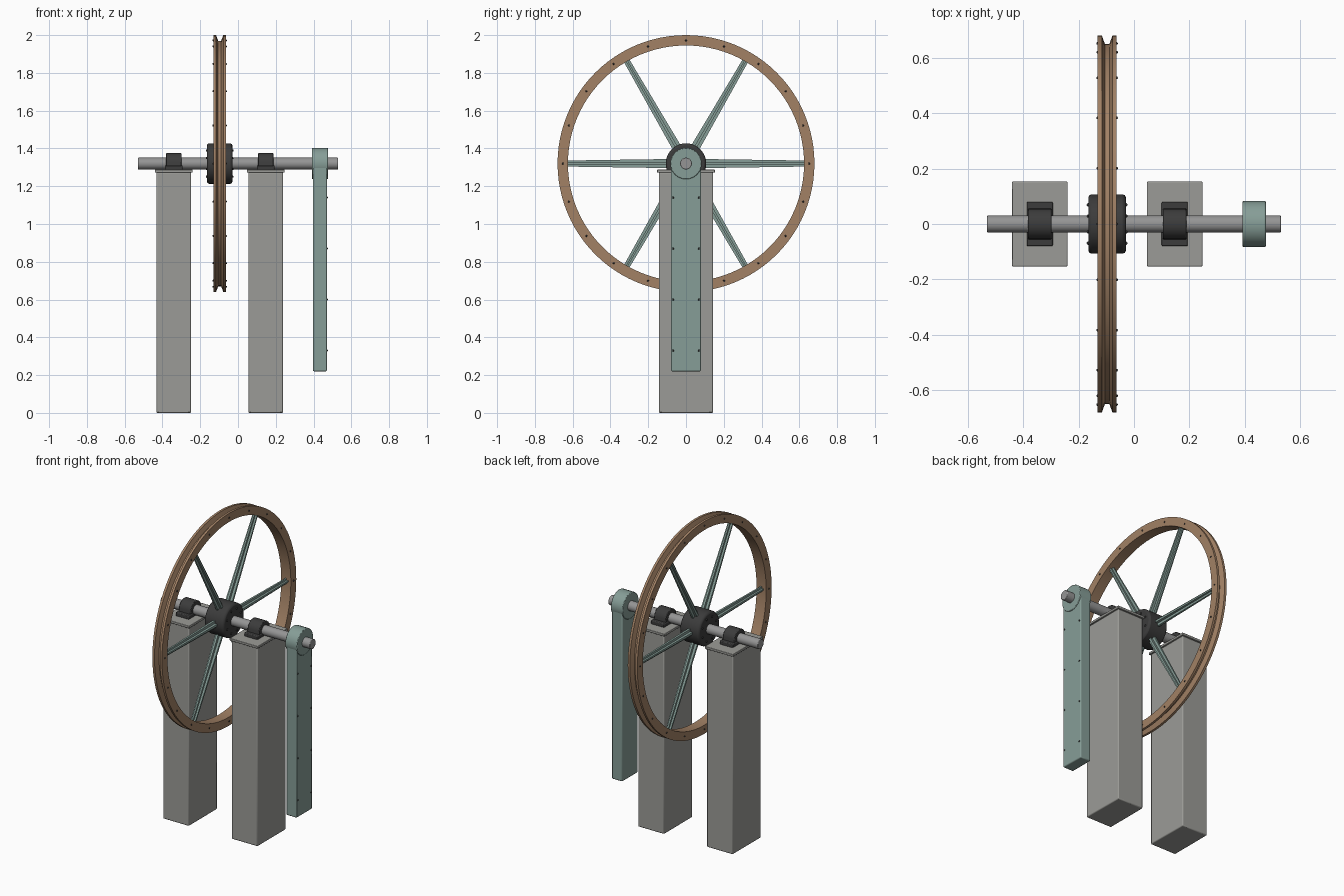
import bpy, bmesh, math
from mathutils import Matrix, Vector

if "Cube" in bpy.data.objects:
    bpy.data.objects.remove(bpy.data.objects["Cube"])

AXLE_Z = 1.32
WHEEL_X = -0.097


def material(name, rgb):
    m = bpy.data.materials.new(name)
    m.diffuse_color = (*rgb, 1)
    m.use_nodes = True
    m.node_tree.nodes["Principled BSDF"].inputs["Base Color"].default_value = m.diffuse_color
    return m


WOOD = material("wood", (0.36, 0.22, 0.13))
TEAL = material("painted_metal", (0.24, 0.34, 0.31))
DARK = material("dark_iron", (0.045, 0.045, 0.045))
STONE = material("stone", (0.33, 0.33, 0.31))
STEEL = material("steel", (0.3, 0.3, 0.3))


def finish(name, bm, mat, bevel=0.0, segments=2):
    bmesh.ops.recalc_face_normals(bm, faces=bm.faces)
    me = bpy.data.meshes.new(name)
    bm.to_mesh(me)
    bm.free()
    ob = bpy.data.objects.new(name, me)
    bpy.context.collection.objects.link(ob)
    me.materials.append(mat)
    if bevel:
        b = ob.modifiers.new("bevel", "BEVEL")
        b.width, b.segments, b.limit_method = bevel, segments, "ANGLE"
    bpy.ops.object.select_all(action="DESELECT")
    bpy.context.view_layer.objects.active = ob
    ob.select_set(True)
    bpy.ops.object.shade_smooth_by_angle(angle=math.radians(32))
    return ob


def box(name, center, size, mat, bevel=0.004):
    bm = bmesh.new()
    bmesh.ops.create_cube(bm, size=1, matrix=Matrix.Translation(center) @ Matrix.Diagonal((*size, 1)))
    return finish(name, bm, mat, bevel)


def rod(name, x, radius, length, mat, bevel=0.003, sides=48):
    """Cylinder along x on the axle line."""
    bm = bmesh.new()
    bmesh.ops.create_cone(bm, cap_ends=True, segments=sides, radius1=radius, radius2=radius, depth=length,
                          matrix=Matrix.Translation((x, 0, AXLE_Z)) @ Matrix.Rotation(math.pi / 2, 4, "Y"))
    return finish(name, bm, mat, bevel)


def extrude_x(name, profile, x0, x1, mat, bevel):
    """Extrude a closed (y, z) outline from x0 to x1."""
    bm = bmesh.new()
    face = bm.faces.new([bm.verts.new((x0, y, z)) for y, z in profile])
    res = bmesh.ops.extrude_face_region(bm, geom=[face])
    verts = [g for g in res["geom"] if isinstance(g, bmesh.types.BMVert)]
    bmesh.ops.translate(bm, verts=verts, vec=(x1 - x0, 0, 0))
    return finish(name, bm, mat, bevel)


def studs(name, points, radius, mat):
    bm = bmesh.new()
    for p in points:
        bmesh.ops.create_uvsphere(bm, u_segments=10, v_segments=6, radius=radius, matrix=Matrix.Translation(p))
    return finish(name, bm, mat)


def ring_points(x, radius, count, offset=0.0):
    return [(x, radius * math.sin(a), AXLE_Z + radius * math.cos(a))
            for a in (2 * math.pi * i / count + offset for i in range(count))]


# Pillars, cap plates and pillow-block bearings
for side, x in (("left", -0.34), ("right", 0.147)):
    box(side + "_pillar", (x, 0, 0.637), (0.184, 0.288, 1.274), STONE, 0.006)
    box(side + "_pillar_cap", (x, 0, 1.28), (0.2, 0.306, 0.016), STONE, 0.003)
    box(side + "_bearing_foot", (x, 0, 1.298), (0.094, 0.16, 0.026), DARK, 0.005)
    dome = [(0.055 * math.cos(a), AXLE_Z + 0.055 * math.sin(a))
            for a in (math.pi * i / 16 for i in range(17))]
    extrude_x(side + "_bearing_housing", dome + [(-0.06, 1.295), (0.06, 1.295)],
              x - 0.042, x + 0.042, DARK, 0.004)

# Axle
rod("axle", 0, 0.031, 1.06, STEEL)

# Grooved wooden rim, lathed around the axle
profile = [(-0.034, 0.625), (-0.034, 0.68), (-0.019, 0.68), (-0.008, 0.65),
           (0.008, 0.65), (0.019, 0.68), (0.034, 0.68), (0.034, 0.625)]
bm = bmesh.new()
ring = [bm.verts.new((WHEEL_X + x, 0, AXLE_Z + r)) for x, r in profile]
edges = [bm.edges.new((a, b)) for a, b in zip(ring, ring[1:] + ring[:1])]
bmesh.ops.spin(bm, geom=ring + edges, cent=(0, 0, AXLE_Z), axis=(1, 0, 0),
               angle=2 * math.pi, steps=96, use_duplicate=False)
bmesh.ops.remove_doubles(bm, verts=bm.verts, dist=1e-5)
finish("wheel_rim", bm, WOOD)
studs("rim_studs", [p for s in (-1, 1) for p in ring_points(WHEEL_X + s * 0.034, 0.652, 20)], 0.005, DARK)

# Hub with bolts on both faces
rod("hub", WHEEL_X, 0.107, 0.136, DARK, 0.012)
studs("hub_bolts", [p for s in (-1, 1) for p in ring_points(WHEEL_X + s * 0.068, 0.075, 8, math.pi / 8)],
      0.006, DARK)

# Six tapered cross-section spokes
bm = bmesh.new()
for k in range(6):
    turn = Matrix.Translation((WHEEL_X, 0, AXLE_Z)) @ Matrix.Rotation(math.radians(30 + 60 * k), 4, "X")
    loops = []
    for r, w in ((0.09, 0.024), (0.63, 0.016)):
        t = 0.3 * w
        quarter = [(w, -t), (w, t), (t, t)]
        pts = []
        for q in range(4):
            c, s = round(math.cos(q * math.pi / 2)), round(math.sin(q * math.pi / 2))
            pts += [(c * a - s * b, s * a + c * b) for a, b in quarter]
        loops.append([bm.verts.new(turn @ Vector((a, b, r))) for a, b in pts])
    for i in range(12):
        j = (i + 1) % 12
        bm.faces.new((loops[0][i], loops[0][j], loops[1][j], loops[1][i]))
    for loop in loops:
        bm.faces.new(loop)
finish("spokes", bm, TEAL)

# Crank arm hanging from the axle, with round head and rivets
ARM_X = 0.434
box("crank_arm", (ARM_X, 0, 0.77), (0.074, 0.158, 1.1), TEAL, 0.006)
rod("crank_arm_head", ARM_X, 0.083, 0.084, TEAL, 0.004, 24)
studs("crank_arm_rivets", [(ARM_X + 0.037, s * 0.068, z) for s in (-1, 1) for z in (0.33, 0.6, 0.87, 1.14)],
      0.005, DARK)
